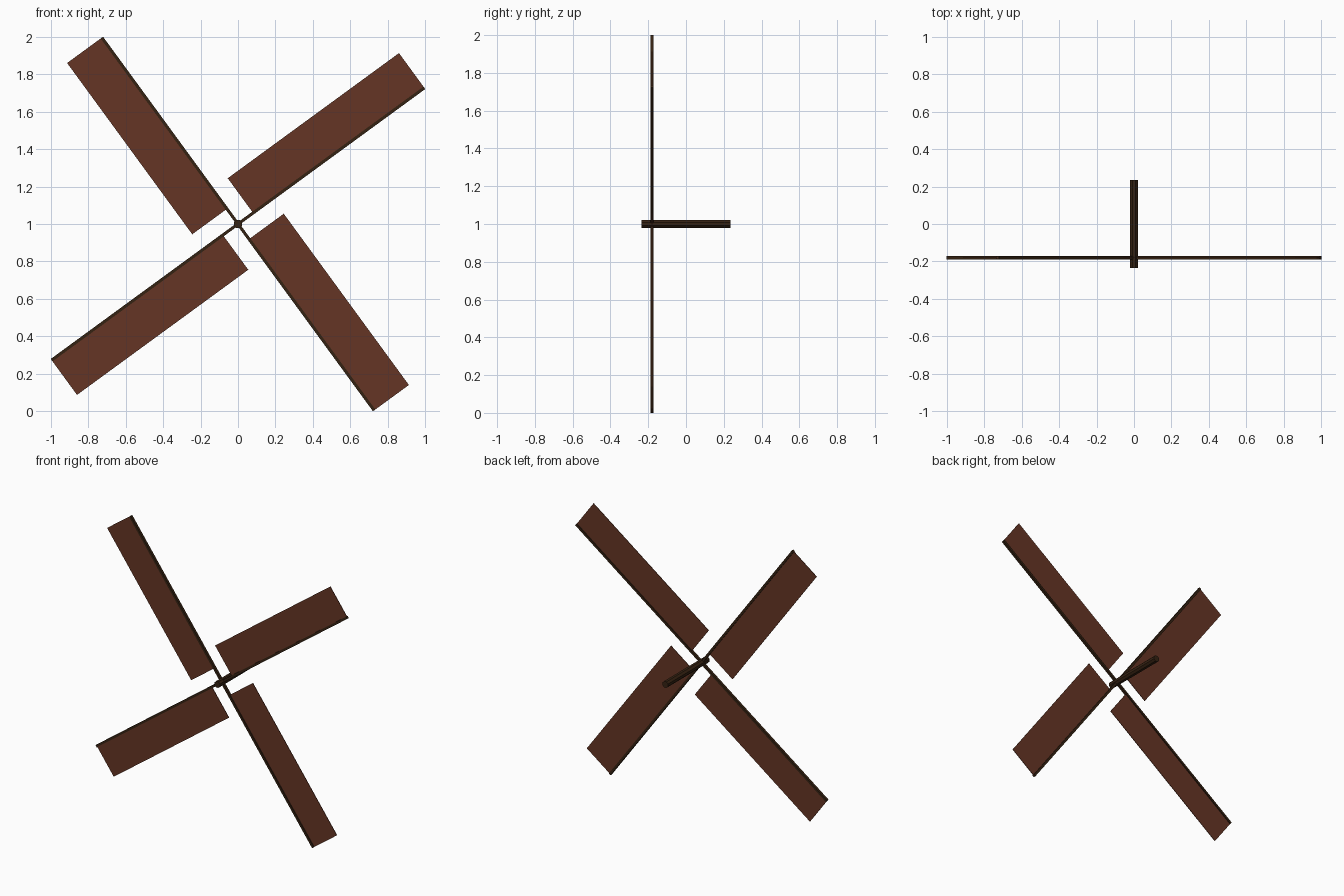
import bpy
import math
from mathutils import Matrix

if "Cube" in bpy.data.objects:
    bpy.data.objects.remove(bpy.data.objects["Cube"])


def material(name, rgb):
    m = bpy.data.materials.new(name)
    m.diffuse_color = (*rgb, 1.0)
    m.use_nodes = True
    m.node_tree.nodes["Principled BSDF"].inputs["Base Color"].default_value = m.diffuse_color
    return m


sail_brown = material("reddish brown", (0.130, 0.036, 0.018))
dark_wood = material("dark wood", (0.036, 0.016, 0.006))

HUB = Matrix.Translation((0, -0.18, 1))
TILT = math.radians(36.15)


def box(name, lo, hi, mat, turn):
    """Box in hub space (x along the arm), turned about the shaft axis."""
    bpy.ops.mesh.primitive_cube_add(size=1)
    ob = bpy.context.object
    ob.name = name
    size = [b - a for a, b in zip(lo, hi)]
    mid = [(a + b) / 2 for a, b in zip(lo, hi)]
    ob.data.transform(HUB @ Matrix.Rotation(-turn, 4, 'Y')
                      @ Matrix.Translation(mid) @ Matrix.Diagonal((*size, 1)))
    ob.data.materials.append(mat)
    return ob


# four sails, each hung on one side of its arm
for i in range(4):
    turn = TILT + i * math.pi / 2
    box(f"sail_{i + 1}", (0.10, -0.002, 0.0), (1.234, 0.002, 0.23), sail_brown, turn)

# two long spars crossing at the hub
for i in range(2):
    turn = TILT + i * math.pi / 2
    box(f"spar_{i + 1}", (-1.234, -0.009, -0.008), (1.234, 0.009, 0.008), dark_wood, turn)

# octagonal shaft running front to back
bpy.ops.mesh.primitive_cylinder_add(vertices=8, radius=0.024, depth=0.472,
                                    location=(0, 0, 1),
                                    rotation=(math.pi / 2, math.pi / 8, 0))
shaft = bpy.context.object
shaft.name = "shaft"
shaft.data.materials.append(dark_wood)
